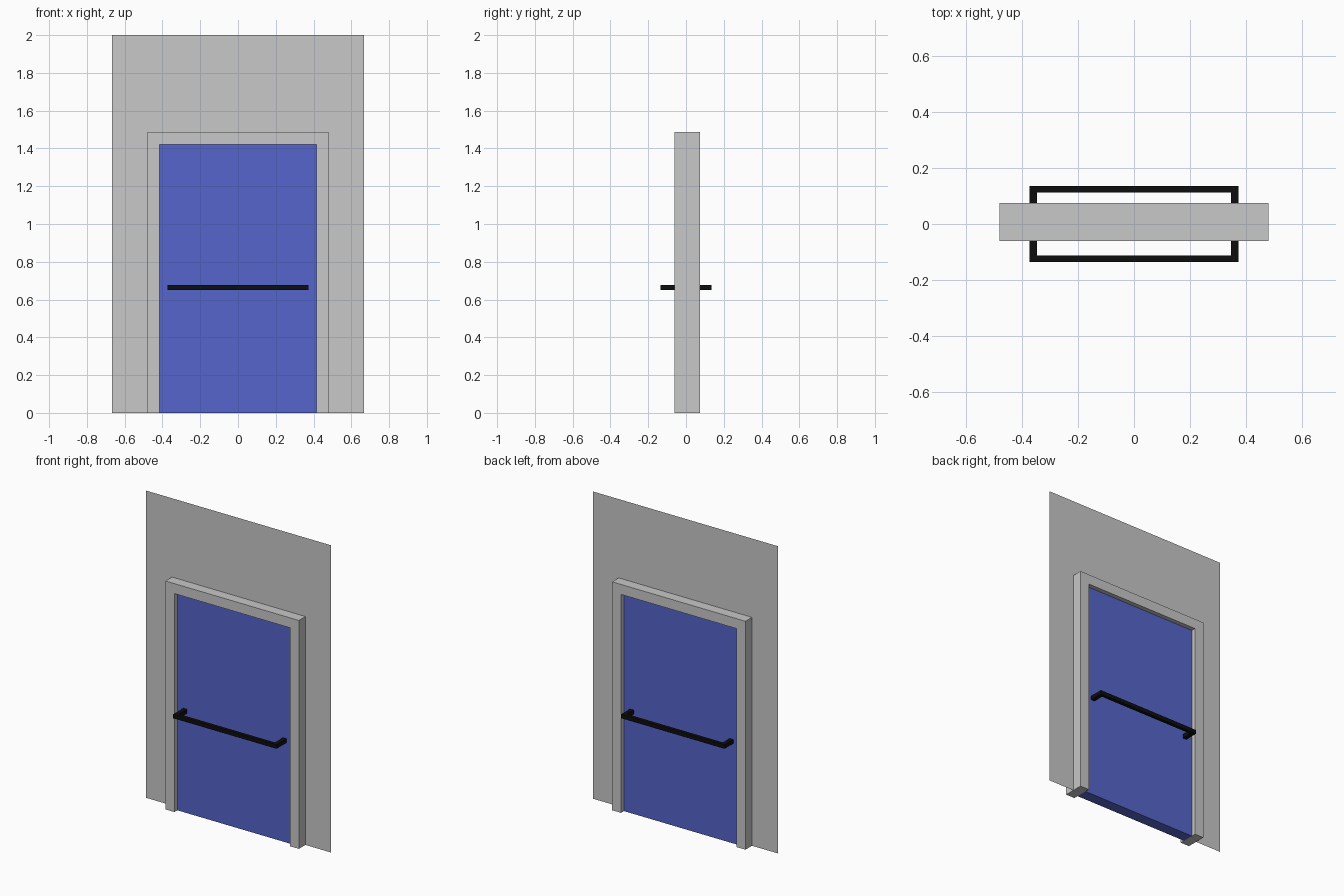
import bpy
import bmesh

cube = bpy.data.objects.get("Cube")
if cube:
    bpy.data.objects.remove(cube, do_unlink=True)


def material(name, rgb):
    mat = bpy.data.materials.new(name)
    mat.use_nodes = True
    mat.diffuse_color = (*rgb, 1)
    mat.node_tree.nodes["Principled BSDF"].inputs["Base Color"].default_value = (*rgb, 1)
    return mat


GREY = material("light grey", (0.58, 0.58, 0.58))
BLUE = material("door blue", (0.09, 0.13, 0.6))
BLACK = material("handle black", (0.004, 0.004, 0.004))


def extruded(name, outline, direction, mat):
    """Flat outline, pushed along a direction to make a solid, or left as a sheet."""
    bm = bmesh.new()
    face = bm.faces.new([bm.verts.new(p) for p in outline])
    if direction:
        side = bmesh.ops.extrude_face_region(bm, geom=[face], use_keep_orig=True)
        moved = [v for v in side["geom"] if isinstance(v, bmesh.types.BMVert)]
        bmesh.ops.translate(bm, verts=moved, vec=direction)
        bmesh.ops.recalc_face_normals(bm, faces=bm.faces)
    mesh = bpy.data.meshes.new(name)
    bm.to_mesh(mesh)
    bm.free()
    mesh.materials.append(mat)
    obj = bpy.data.objects.new(name, mesh)
    bpy.context.collection.objects.link(obj)
    return obj


def arch(outer, top, inner, head, y):
    """Outline of an upright panel with a doorway cut into its lower edge."""
    half = [(outer, 0), (outer, top)]
    hole = [(inner, head), (inner, 0)]
    pts = half + [(-x, z) for x, z in reversed(half)]
    pts += [(-x, z) for x, z in reversed(hole)] + hole
    return [(x, y, z) for x, z in pts]


DOOR_X, DOOR_Z = 0.416, 1.422
FRONT, BACK = -0.06, 0.074
DOOR_FRONT, DOOR_BACK = -0.03, 0.044

# Thin wall and the deep frame around the doorway
extruded("wall", arch(0.666, 2, DOOR_X, DOOR_Z, 0.007), None, GREY)
extruded("door_frame", arch(0.48, 1.487, DOOR_X, DOOR_Z, FRONT), (0, BACK - FRONT, 0), GREY)

# Door leaf
leaf = [(-DOOR_X, 0), (DOOR_X, 0), (DOOR_X, DOOR_Z), (-DOOR_X, DOOR_Z)]
extruded("door_leaf", [(x, DOOR_FRONT, z) for x, z in leaf],
         (0, DOOR_BACK - DOOR_FRONT, 0), BLUE)

# Bracket-shaped push bar on each side
for name, tip, root in (("front_handle", -0.135, DOOR_FRONT), ("back_handle", 0.135, DOOR_BACK)):
    bar = tip + (0.022 if tip < 0 else -0.022)
    half = [(0.372, root), (0.372, tip)]
    notch = [(0.345, bar), (0.345, root)]
    pts = half + [(-x, y) for x, y in reversed(half)]
    pts += [(-x, y) for x, y in reversed(notch)] + notch
    extruded(name, [(x, y, 0.651) for x, y in pts], (0, 0, 0.026), BLACK)
